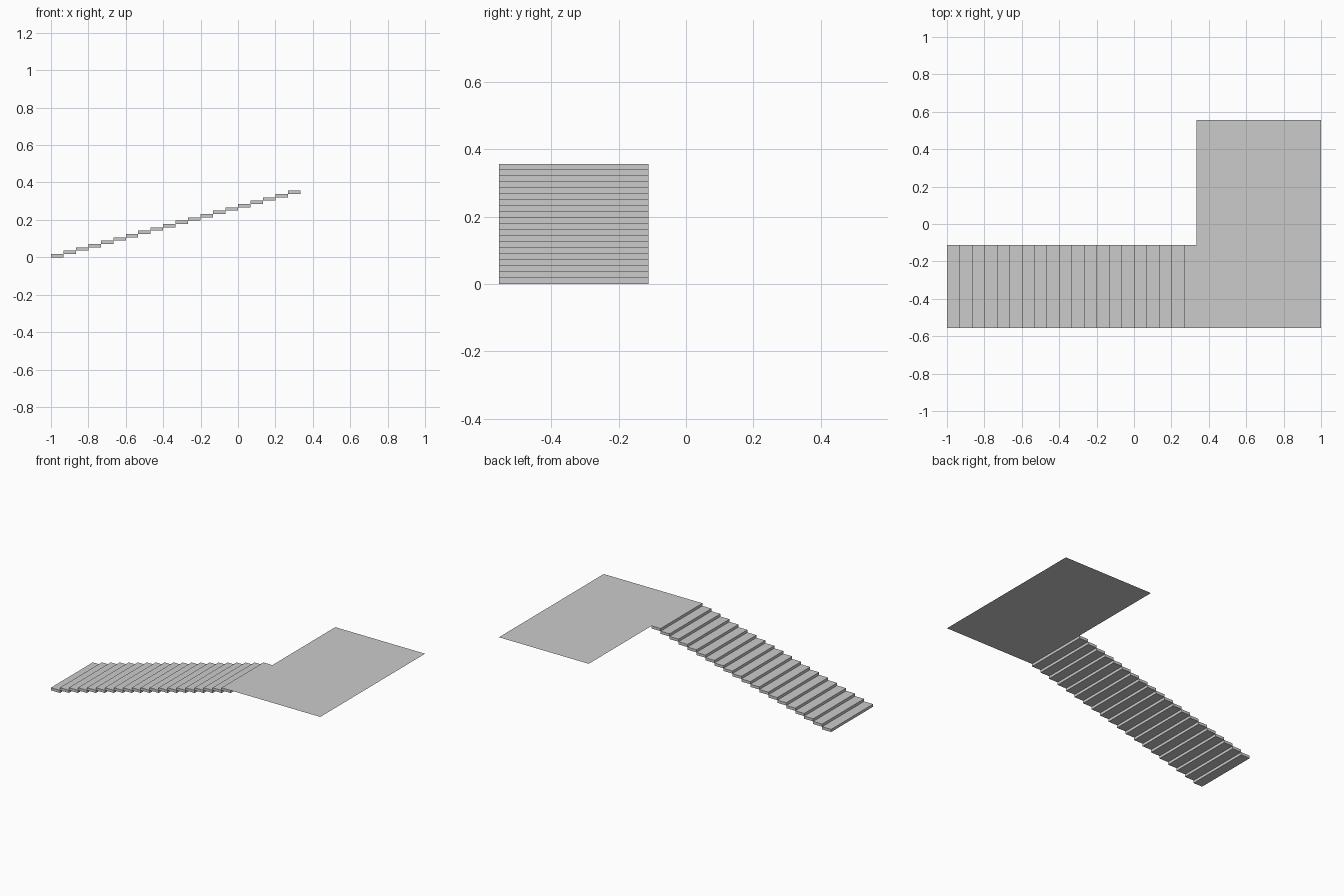
import bpy

if "Cube" in bpy.data.objects:
    bpy.data.objects.remove(bpy.data.objects["Cube"])

STEPS = 20
RUN = 4 / 3 / STEPS        # tread depth along x
RISE = 0.356 / STEPS       # rise and tread thickness
WIDTH = 0.444              # tread width along y
HALF_Y = 0.5555            # half depth of the whole model
TOP = STEPS * RISE

# Flight of stairs: one slab tread repeated up the slope
bpy.ops.mesh.primitive_cube_add(size=1)
stairs = bpy.context.object
stairs.name = "stair_treads"
for v in stairs.data.vertices:
    v.co.x = -1 + (v.co.x + 0.5) * RUN
    v.co.y = -HALF_Y + (v.co.y + 0.5) * WIDTH
    v.co.z = (v.co.z + 0.5) * RISE
array = stairs.modifiers.new("repeat_treads", 'ARRAY')
array.count = STEPS
array.use_relative_offset = False
array.use_constant_offset = True
array.constant_offset_displace = (RUN, 0, RISE)

# Landing: single flat sheet level with the top tread
bpy.ops.mesh.primitive_plane_add(size=1)
landing = bpy.context.object
landing.name = "landing"
for v in landing.data.vertices:
    v.co.x = 2 / 3 + v.co.x * 2 / 3
    v.co.y *= 2 * HALF_Y
    v.co.z = TOP
